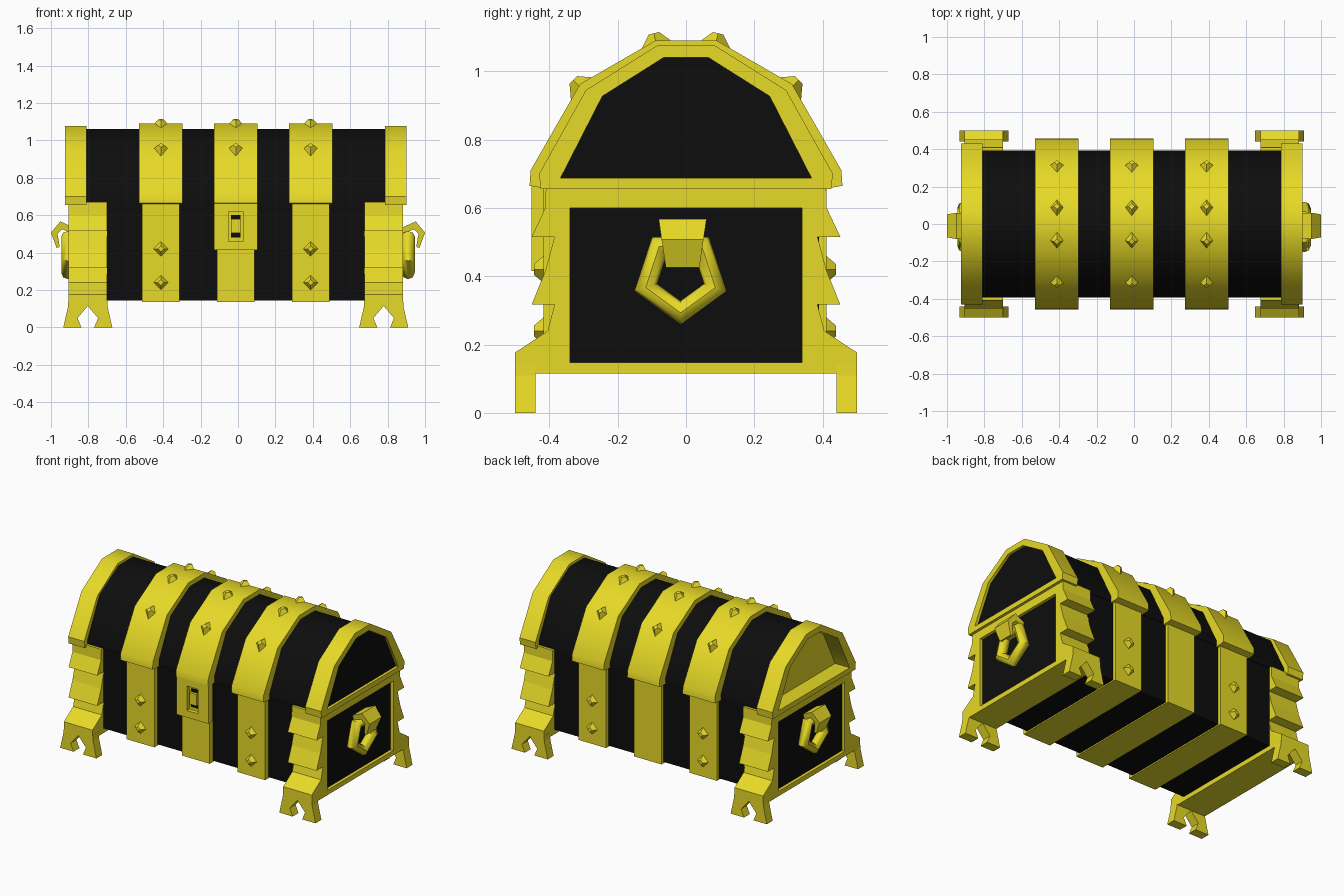
import bpy, bmesh, math
from mathutils import Matrix, Vector

if "Cube" in bpy.data.objects:
    bpy.data.objects.remove(bpy.data.objects["Cube"])

CX = -0.012  # chest centre in x


def material(name, col):
    m = bpy.data.materials.new(name)
    m.diffuse_color = (*col, 1)
    m.use_nodes = True
    m.node_tree.nodes["Principled BSDF"].inputs["Base Color"].default_value = m.diffuse_color
    return m


GOLD = material("gold yellow", (0.8, 0.7, 0.02))
BLACK = material("black", (0.004, 0.004, 0.004))


def finish(name, bm, mat, smooth=None):
    bmesh.ops.recalc_face_normals(bm, faces=bm.faces)
    me = bpy.data.meshes.new(name)
    bm.to_mesh(me)
    bm.free()
    ob = bpy.data.objects.new(name, me)
    bpy.context.collection.objects.link(ob)
    me.materials.append(mat)
    if smooth:
        bpy.ops.object.select_all(action='DESELECT')
        ob.select_set(True)
        bpy.context.view_layer.objects.active = ob
        bpy.ops.object.shade_smooth_by_angle(angle=math.radians(smooth))
    return ob


def prism(name, pts, a, b, mat, axis='x', smooth=None):
    """Extrude a closed profile: (y, z) along x, or (x, z) along y."""
    bm = bmesh.new()
    place = (lambda p, t: (t, p[0], p[1])) if axis == 'x' else (lambda p, t: (p[0], t, p[1]))
    r0, r1 = ([bm.verts.new(place(p, t)) for p in pts] for t in (a, b))
    bm.faces.new(r0)
    bm.faces.new(r1)
    n = len(pts)
    for i in range(n):
        j = (i + 1) % n
        bm.faces.new((r0[i], r0[j], r1[j], r1[i]))
    return finish(name, bm, mat, smooth)


def box(name, x0, x1, y0, y1, z0, z1, mat):
    return prism(name, [(y0, z0), (y1, z0), (y1, z1), (y0, z1)], x0, x1, mat)


def arch(half):
    """Mirror the right half of a lid profile, listed bottom to top."""
    return half + [(-y, z) for y, z in reversed(half)]


def ring(name, outer, inner, a, b, mat, smooth=None):
    """Hollow frame between two profiles with the same point count."""
    bm = bmesh.new()
    loops = [[bm.verts.new((t, y, z)) for y, z in p]
             for p, t in ((outer, a), (outer, b), (inner, b), (inner, a))]
    n = len(outer)
    for k in range(4):
        p, q = loops[k], loops[(k + 1) % 4]
        for i in range(n):
            j = (i + 1) % n
            bm.faces.new((p[i], p[j], q[j], q[i]))
    return finish(name, bm, mat, smooth)


def rivet(x, y, z, tilt):
    bm = bmesh.new()
    bmesh.ops.create_cone(bm, cap_ends=True, segments=4, radius1=0.058,
                          radius2=0.016, depth=0.05)
    bm.transform(Matrix.Translation((x, y, z)) @ Matrix.Rotation(math.radians(tilt), 4, 'X'))
    finish("rivet", bm, GOLD)


# Black body and lid
box("chest_body", CX - 0.69, CX + 0.69, -0.385, 0.39, 0.145, 0.67, BLACK)
prism("lid", arch([(0.393, 0.665), (0.393, 0.70), (0.27, 0.945), (0.075, 1.06)]),
      CX - 0.80, CX + 0.80, BLACK, smooth=35)

# Straps, lid bands and rivets
band = arch([(0.43, 0.66), (0.458, 0.665), (0.455, 0.71), (0.31, 0.963), (0.09, 1.09)])
for i in (-1, 0, 1):
    x = CX + 0.4 * i
    box("body_strap", x - 0.1, x + 0.1, -0.417, 0.412, 0.137, 0.665, GOLD)
    prism("lid_band", band, x - 0.116, x + 0.116, GOLD, smooth=35)
    for y, z, tilt in ((0.312, 0.957, 45), (0.088, 1.087, 14)):
        rivet(x, -y, z, tilt)
        rivet(x, y, z, -tilt)
    if i:
        for z in (0.24, 0.42):
            rivet(x, -0.42, z, 90)
            rivet(x, 0.414, z, -90)

# Lock plate with a recessed keyhole
lx0, lx1, hx0, hx1, hz0, hz1 = CX - 0.115, CX + 0.115, CX - 0.04, CX + 0.04, 0.46, 0.62
for x0, x1, z0, z1 in ((lx0, hx0, 0.415, 0.665), (hx1, lx1, 0.415, 0.665),
                       (hx0, hx1, 0.415, hz0), (hx0, hx1, hz1, 0.665)):
    box("lock_plate", x0, x1, -0.452, -0.41, z0, z1, GOLD)
box("lock_back", hx0, hx1, -0.425, -0.41, hz0, hz1, GOLD)
box("lock_slot", CX - 0.026, CX + 0.026, -0.43, -0.42, 0.48, 0.60, BLACK)
box("lock_latch", CX - 0.026, CX + 0.026, -0.448, -0.42, 0.505, 0.58, GOLD)

# Scalloped corner post and clawed foot profiles
post = [(0.34, 0.115), (0.34, 0.67), (0.41, 0.67), (0.412, 0.60), (0.452, 0.515),
        (0.385, 0.515), (0.412, 0.415), (0.452, 0.317), (0.385, 0.317), (0.405, 0.24),
        (0.5, 0.177), (0.5, 0.145), (0.44, 0.145), (0.44, 0.115)]
claw = [(-0.104, 0.145), (-0.106, 0.11), (-0.131, 0), (-0.034, 0), (-0.055, 0.05),
        (0, 0.115), (0.055, 0.05), (0.034, 0), (0.131, 0), (0.106, 0.11), (0.104, 0.145)]
rim_out = arch([(0.425, 0.655), (0.43, 0.70), (0.293, 0.945), (0.082, 1.077)])
rim_in = arch([(0.367, 0.688), (0.364, 0.694), (0.245, 0.927), (0.066, 1.04)])
# Handle clasp profile, measured outward from the chest end
clasp = [(0.88, 0.535), (0.95, 0.567), (1.0, 0.507), (0.97, 0.425),
         (0.953, 0.43), (0.965, 0.50), (0.94, 0.525), (0.88, 0.50)]

# Both chest ends
for s in (-1, 1):
    def X(v):
        return CX + s * v
    for m in (-1, 1):
        prism("corner_post", [(m * y, z) for y, z in post], X(0.688), X(0.895), GOLD)
        prism("foot", [(X(0.791) + x, z) for x, z in claw], m * 0.44, m * 0.5, GOLD, axis='y')
    box("end_top_rail", X(0.688), X(0.895), -0.34, 0.34, 0.60, 0.67, GOLD)
    box("end_bottom_rail", X(0.688), X(0.895), -0.34, 0.34, 0.115, 0.147, GOLD)
    box("end_panel", X(0.688), X(0.875), -0.34, 0.34, 0.147, 0.60, BLACK)
    ring("lid_end_rim", rim_out, rim_in, X(0.798), X(0.913), GOLD, smooth=35)
    # One lid end is a deep gold recess, the other a black panel
    if s < 0:
        prism("lid_end_recess", rim_in, X(0.799), X(0.808), GOLD)
    else:
        prism("lid_end_panel", rim_in, X(0.799), X(0.895), BLACK)

    # Five-sided ring handle
    bm = bmesh.new()
    rows = []
    for i in range(5):
        a = math.radians(-90 + 72 * i)
        row = []
        for k in range(8):
            b = math.tau * k / 8
            r = 0.107 + 0.035 * math.cos(b)
            row.append(bm.verts.new((s * (0.91 + 0.035 * math.sin(b)),
                                     -0.016 + r * math.cos(a), 0.4 + r * math.sin(a))))
        rows.append(row)
    for i in range(5):
        for k in range(8):
            p, q, n = rows[i], rows[(i + 1) % 5], (k + 1) % 8
            bm.faces.new((p[k], q[k], q[n], p[n]))
    finish("ring_handle", bm, GOLD, smooth=50)

    # Clasp holding the ring, narrower toward its lower end
    ob = prism("handle_clasp", [(s * x, z) for x, z in clasp], -0.07, 0.07, GOLD, axis='y')
    for v in ob.data.vertices:
        f = min(1, max(0, (v.co.z - 0.425) / 0.14))
        v.co.y = -0.01 + v.co.y * (0.7 + 0.3 * f)
